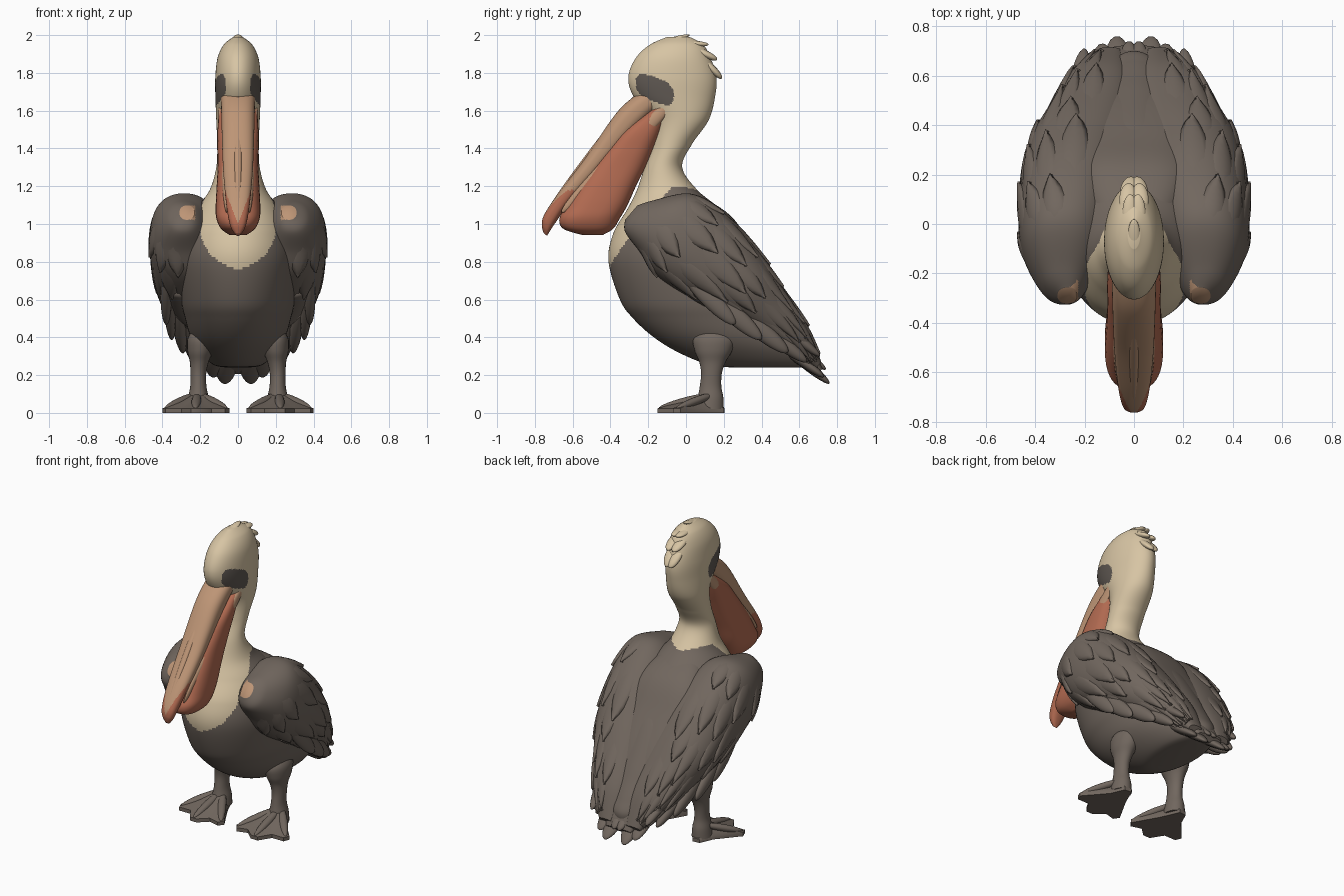
import bpy, bmesh, math, random
from mathutils import Vector, Matrix

if "Cube" in bpy.data.objects:
    bpy.data.objects.remove(bpy.data.objects["Cube"])

random.seed(4)


def material(name, rgb):
    m = bpy.data.materials.new(name)
    m.diffuse_color = (*rgb, 1)
    m.use_nodes = True
    m.node_tree.nodes["Principled BSDF"].inputs["Base Color"].default_value = m.diffuse_color
    return m


CREAM = material("cream", (.68, .555, .37))
BROWN = material("dark_brown", (.165, .135, .113))
TAN = material("tan", (.51, .30, .18))
ORANGE = material("burnt_orange", (.46, .15, .085))
GREY = material("eye_grey", (.115, .098, .085))


def finish(name, bm, mats, rule=None, mirror=False):
    bmesh.ops.recalc_face_normals(bm, faces=bm.faces)
    for f in bm.faces:
        f.smooth = True
        if rule:
            f.material_index = rule(f.calc_center_median())
    me = bpy.data.meshes.new(name)
    bm.to_mesh(me)
    bm.free()
    ob = bpy.data.objects.new(name, me)
    bpy.context.collection.objects.link(ob)
    for m in mats:
        me.materials.append(m)
    bpy.ops.object.select_all(action='DESELECT')
    ob.select_set(True)
    bpy.context.view_layer.objects.active = ob
    bpy.ops.object.shade_smooth_by_angle(angle=math.radians(45))
    if mirror:
        ob.modifiers.new("mirror", 'MIRROR').use_mirror_merge = False
    return ob


def sample(rows, t):
    """Smooth interpolation through a list of section rows."""
    n = len(rows) - 1
    t = min(max(t, 0), n)
    i = min(int(t), n - 1)
    u = t - i
    a, b, c, d = (rows[min(max(k, 0), n)] for k in (i - 1, i, i + 1, i + 2))
    return [.5 * (2 * q + (r - p) * u + (2 * p - 5 * q + 4 * r - s) * u * u
                  + (3 * q - p - 3 * r + s) * u ** 3) for p, q, r, s in zip(a, b, c, d)]


def surface(rows, n, t, ang, power=1, lift=0):
    """Point on a lofted form: rows are (x, y, z, half width, half depth)."""
    x, y, z, hx, hn = sample(rows, t)
    hx, hn = max(hx, .004), max(hn, .004)
    c, s = math.cos(ang), math.sin(ang)
    k = math.hypot(c / hx, s / hn)
    px = hx * math.copysign(abs(c) ** power, c) + lift * c / hx / k
    pn = hn * math.copysign(abs(s) ** power, s) + lift * s / hn / k
    return Vector((x + px, y + n[0] * pn, z + n[1] * pn))


def loft(name, rows, n, mats, rule=None, mirror=False, power=1, seg=40, sub=6):
    bm = bmesh.new()
    rings = [[bm.verts.new(surface(rows, n, i / sub, 2 * math.pi * j / seg, power))
              for j in range(seg)] for i in range((len(rows) - 1) * sub + 1)]
    for a, b in zip(rings, rings[1:]):
        for j in range(seg):
            k = (j + 1) % seg
            bm.faces.new((a[j], a[k], b[k], b[j]))
    bm.faces.new(rings[0])
    bm.faces.new(rings[-1])
    return finish(name, bm, mats, rule, mirror)


def level_rows(table):
    """(z, front y, back y, half width) -> loft rows."""
    return [(0, (f + b) / 2, z, w, (b - f) / 2) for z, f, b, w in table]


def quills(name, items, mat, mirror=True):
    """Pointed flat feathers from p0 to p1."""
    bm = bmesh.new()
    for p0, p1, w, t in items:
        p0, p1 = Vector(p0), Vector(p1)
        d = p1 - p0
        ln = d.length
        d.normalize()
        side = (Vector((1, 0, 0)) - d * d.x).normalized()
        m = Matrix((side * w, d.cross(side) * t, d * ln / 2)).transposed().to_4x4()
        m.translation = (p0 + p1) / 2
        bmesh.ops.create_uvsphere(bm, u_segments=14, v_segments=14, radius=1, matrix=m)
    return finish(name, bm, [mat], None, mirror)


# Body, neck and head in one form
body = level_rows([
    (.24, .25, .60, .06), (.255, .12, .68, .13), (.32, -.04, .70, .20), (.40, -.17, .66, .25),
    (.50, -.28, .60, .28), (.60, -.35, .54, .30), (.80, -.41, .41, .31), (.95, -.385, .29, .28),
    (1.08, -.31, .18, .22), (1.18, -.26, .06, .15), (1.30, -.22, -.02, .115),
    (1.42, -.18, .03, .11), (1.55, -.18, .12, .115), (1.68, -.28, .155, .12),
    (1.78, -.305, .16, .12), (1.88, -.265, .13, .108), (1.95, -.19, .09, .075),
    (1.99, -.10, .02, .025)])


def body_rule(c):
    du, dz = c.y + .165, c.z - 1.712
    if abs(du / .1) ** 3 + abs((dz + .35 * du) / .066) ** 3 < 1 and abs(c.x) > .05:
        return 2
    edge = 1.17 + 1.23 * min(0, c.y + .07) + .22 * abs(c.x)
    return 0 if c.z > edge else 1


loft("body_and_head", body, (1, 0), [CREAM, BROWN, GREY], body_rule, seg=160, sub=14)

# Broad back filling the space between the wings
back = [(0, -.07, 1.10, .05, .04), (0, -.03, 1.06, .15, .12), (0, .12, .92, .24, .17),
        (0, .25, .74, .26, .17), (0, .38, .56, .245, .16), (0, .50, .42, .205, .12),
        (0, .62, .31, .15, .07), (0, .71, .22, .09, .02)]
loft("back", back, (.65, .76), [BROWN], power=.7)

# Crest tufts down the back of the head
quills("crest", [((0, -.12, 1.965), (0, .02, 2.0), .025, .012),
                 ((.02, -.02, 1.96), (.015, .12, 1.95), .03, .015),
                 ((.03, .04, 1.93), (.02, .165, 1.87), .035, .02),
                 ((.03, .09, 1.87), (.01, .19, 1.77), .035, .02)], CREAM)

# Upper bill with orange tip edges
bill = [(0, -.15, 1.69, .09, .06), (0, -.30, 1.56, .088, .07), (0, -.50, 1.31, .08, .05),
        (0, -.65, 1.13, .065, .04), (0, -.72, 1.03, .05, .037), (0, -.742, .98, .035, .028),
        (0, -.745, .945, .012, .012)]
loft("upper_bill", bill, (-.77, .64), [TAN, ORANGE],
     lambda c: 1 if c.z < 1.0 + 2.6 * abs(c.x) and c.z < 1.18 else 0, power=.8, seg=72, sub=14)
# Central ridge and side rails of the bill
quills("bill_ridge", [((0, -.27, 1.68), (0, -.74, 1.06), .022, .018)], TAN, False)
quills("bill_rail", [((.098, -.03, 1.69), (.06, -.66, 1.06), .02, .042)], TAN)

# Throat pouch
pouch = level_rows([
    (1.63, -.15, -.075, .095), (1.50, -.33, -.125, .108), (1.40, -.42, -.17, .108),
    (1.30, -.50, -.215, .108), (1.20, -.57, -.265, .113), (1.10, -.63, -.31, .118),
    (1.03, -.67, -.35, .115), (.975, -.65, -.385, .09), (.942, -.55, -.44, .045)])
loft("throat_pouch", pouch, (1, 0), [ORANGE], power=.75)

# Folded wings
WN = (.65, .76)
wing = [(.27, -.29, 1.06, .04, .05), (.285, -.25, 1.04, .09, .11), (.285, -.12, 1.01, .16, .20),
        (.27, -.01, .92, .198, .24), (.25, .14, .80, .21, .23), (.22, .31, .66, .205, .18),
        (.18, .445, .535, .175, .135), (.14, .595, .39, .125, .08), (.10, .70, .25, .05, .025)]
loft("wing", wing, WN, [BROWN, TAN],
     lambda c: 1 if abs(c.x - .25) < .024 and abs(c.z - 1.06) < .038 and c.y < -.15 else 0,
     True, .9, 72, 10)


# Overlapping feathers laid on the wing surface
def feather(bm, s0, length, ang, half):
    grid = []
    for i in range(11):
        u = i / 10
        w = half * (1 - max(0, u - .45) ** 2 * 3.2) * (.75 + .5 * min(u, .5))
        grid.append([bm.verts.new(surface(
            wing, WN, s0 + length * u, ang - .22 * u + w * v / 2, .9,
            -.008 + .024 * u - .003 * v * v)) for v in (-2, -1, 0, 1, 2)])
    for a, b in zip(grid, grid[1:]):
        for j in range(4):
            bm.faces.new((a[j], a[j + 1], b[j + 1], b[j]))


bm = bmesh.new()
for row in range(5):
    for k in range(6):
        a = math.radians(-66 + 30 * k + (15 if row % 2 else 0))
        feather(bm, 1.4 + row * 1.2 + random.uniform(-.25, .25),
                random.uniform(1.8, 2.5) if row < 4 else 1.6, a, .33)
feathers = finish("wing_feathers", bm, [BROWN], None, True)
solid = feathers.modifiers.new("thickness", 'SOLIDIFY')
solid.thickness = .014
solid.offset = -1

# Long flight feathers along the lower wing edge, and the tail
quills("flight_feathers", [
    ((.38, -.02, .76), (.38, .26, .47), .03, .05), ((.37, .08, .68), (.35, .40, .39), .03, .05),
    ((.33, .20, .60), (.29, .54, .32), .035, .05), ((.28, .32, .52), (.23, .64, .27), .04, .04),
    ((.25, .40, .55), (.20, .71, .30), .04, .03)], BROWN)
quills("tail", [((.05, .42, .44), (.07, .76, .155), .065, .03),
                ((.10, .42, .42), (.13, .73, .19), .06, .03),
                ((.02, .42, .46), (.02, .74, .23), .05, .03)], BROWN)

# Legs
leg = [(.19, .15, .46, .03, .05), (.195, .15, .40, .07, .11), (.20, .145, .33, .068, .10),
       (.205, .14, .27, .05, .07), (.21, .135, .21, .042, .055), (.21, .13, .14, .043, .057),
       (.21, .13, .08, .055, .068), (.21, .125, .02, .062, .075)]
loft("leg", leg, (1, 0), [BROWN], mirror=True, seg=24, sub=5)

# Webbed feet: a sloping fan with toes on top
outline = [(.19, .205), (.14, .09), (.045, -.08), (.07, -.115), (.14, -.095), (.20, -.15),
           (.25, -.15), (.30, -.07), (.385, -.07), (.40, -.03), (.28, .11), (.24, .20)]
bm = bmesh.new()
top = [bm.verts.new((x, y, .024)) for x, y in outline]
mid = [bm.verts.new((.21 + (x - .21) * .5, .11 + (y - .11) * .5, .062)) for x, y in outline]
low = [bm.verts.new((x, y, 0)) for x, y in outline]
apex = bm.verts.new((.21, .11, .11))
for i in range(len(outline)):
    k = (i + 1) % len(outline)
    bm.faces.new((apex, mid[i], mid[k]))
    bm.faces.new((mid[i], top[i], top[k], mid[k]))
    bm.faces.new((top[i], low[i], low[k], top[k]))
bm.faces.new(low)
finish("webbed_foot", bm, [BROWN], None, True)
quills("toes", [((.215, .15, .10), tip, .026, .022) for tip in
                ((.06, -.095, .024), (.225, -.145, .024), (.385, -.05, .024))], BROWN)
